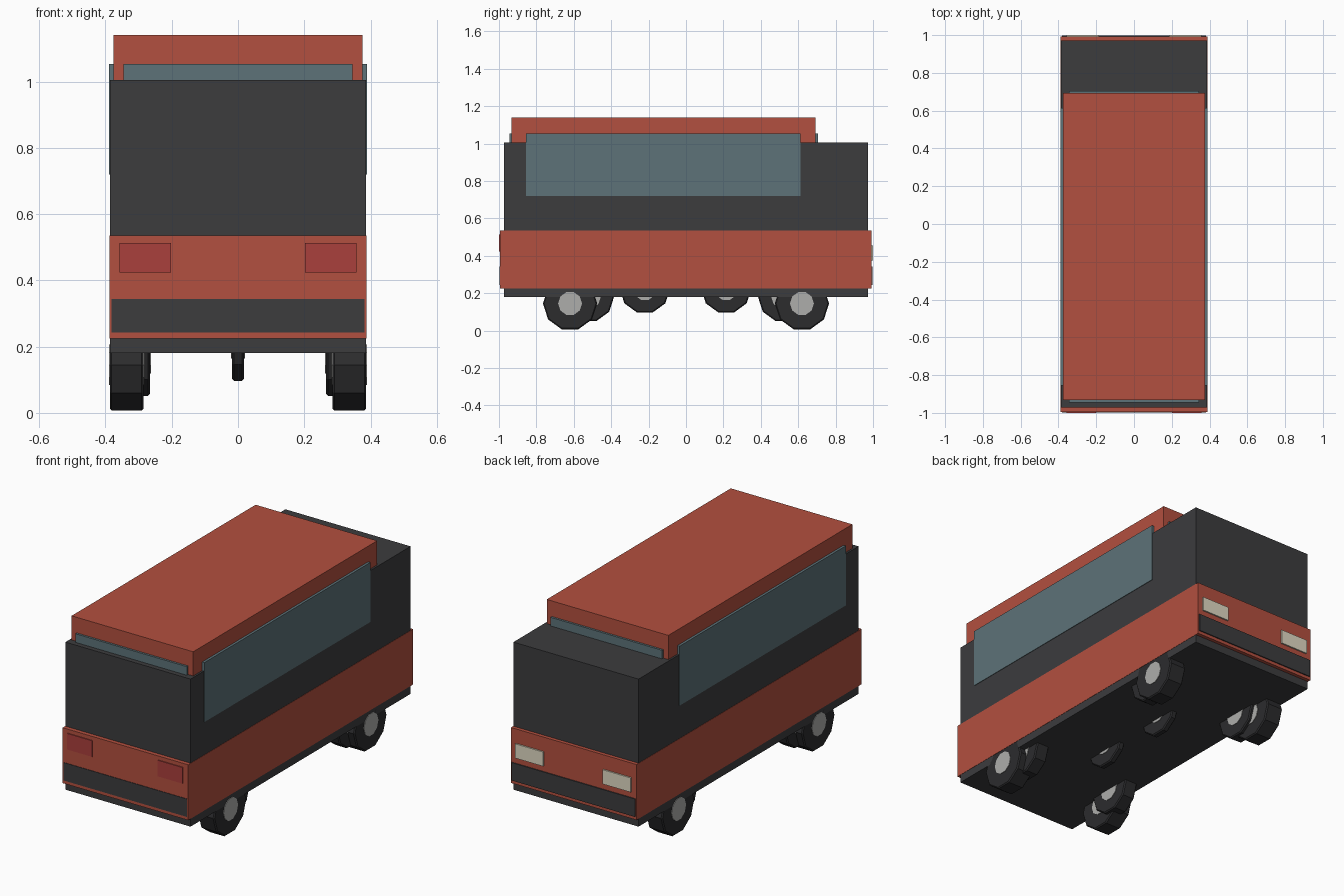
import bpy, math

if "Cube" in bpy.data.objects:
    bpy.data.objects.remove(bpy.data.objects["Cube"])

def mat(name, c):
    m = bpy.data.materials.new(name)
    m.diffuse_color = (*c, 1)
    m.use_nodes = True
    m.node_tree.nodes["Principled BSDF"].inputs["Base Color"].default_value = m.diffuse_color
    return m

RED = mat("red_paint", (0.45, 0.08, 0.05))
DARK = mat("dark_trim", (0.045, 0.045, 0.048))
GLASS = mat("glass", (0.11, 0.17, 0.19))
TAIL = mat("tail_red", (0.40, 0.05, 0.045))
LAMP = mat("lamp_cream", (0.75, 0.70, 0.55))
RUBBER = mat("rubber", (0.025, 0.025, 0.027))
HUB = mat("hub_grey", (0.42, 0.42, 0.41))

def box(name, x, y, z, m):
    """Box from (min, max) pairs."""
    bpy.ops.mesh.primitive_cube_add(size=1, location=[sum(r) / 2 for r in (x, y, z)])
    o = bpy.context.object
    o.name = name
    o.scale = [r[1] - r[0] for r in (x, y, z)]
    o.data.materials.append(m)
    return o

def disc(name, x, y, z, r, w, m, bevel=0):
    """Ten-sided cylinder lying along x, with one corner pointing down."""
    bpy.ops.mesh.primitive_cylinder_add(vertices=10, radius=r, depth=w,
                                        location=(x, y, z), rotation=(0, math.pi / 2, 0))
    o = bpy.context.object
    o.name = name
    o.data.materials.append(m)
    if bevel:
        b = o.modifiers.new("edge", 'BEVEL')
        b.width, b.segments, b.limit_method = bevel, 1, 'ANGLE'
        b.angle_limit = math.radians(60)

def wheel(name, x, y, z, r, w):
    disc(name + "_tyre", x, y, z, r, w, RUBBER, 0.006)
    disc(name + "_hub", x, y, z, 0.064, w + 0.006, HUB)

# Body shell, painted band and raised cabin
box("lower_body", (-.387, .387), (-.972, .972), (.18, 1.005), DARK)
box("paint_band", (-.3885, .3885), (-.995, .992), (.225, .535), RED)
box("raised_cabin", (-.376, .376), (-.933, .693), (.53, 1.14), RED)

# Windows
box("rear_window", (-.345, .345), (-.945, -.925), (.72, 1.053), GLASS)
box("windscreen", (-.345, .345), (.685, .705), (.72, 1.053), GLASS)

# Bumpers
box("rear_bumper", (-.382, .382), (-.998, -.975), (.243, .343), DARK)
box("front_bumper", (-.382, .382), (.975, .998), (.243, .343), DARK)

for s, side in ((-1, "left"), (1, "right")):
    def xs(a, b):
        return tuple(sorted((s * a, s * b)))
    box(side + "_window", xs(.37, .39), (-.855, .613), (.72, 1.053), GLASS)
    box(side + "_tail_light", xs(.202, .357), (-1.0, -.98), (.423, .513), TAIL)
    box(side + "_headlight", xs(.185, .358), (.98, 1.0), (.375, .455), LAMP)
    # Outer and inner wheels at each corner
    for t, end in ((-1, "rear"), (1, "front")):
        wheel(f"{end}_{side}_outer", s * .336, t * .62, .145, .145, .102)
        wheel(f"{end}_{side}_inner", s * .305, t * .52, .18, .135, .08)

# Thin centre wheels under the floor
for y, end in ((-.22, "rear"), (.215, "front")):
    wheel(end + "_centre", 0, y, .225, .135, .036)
